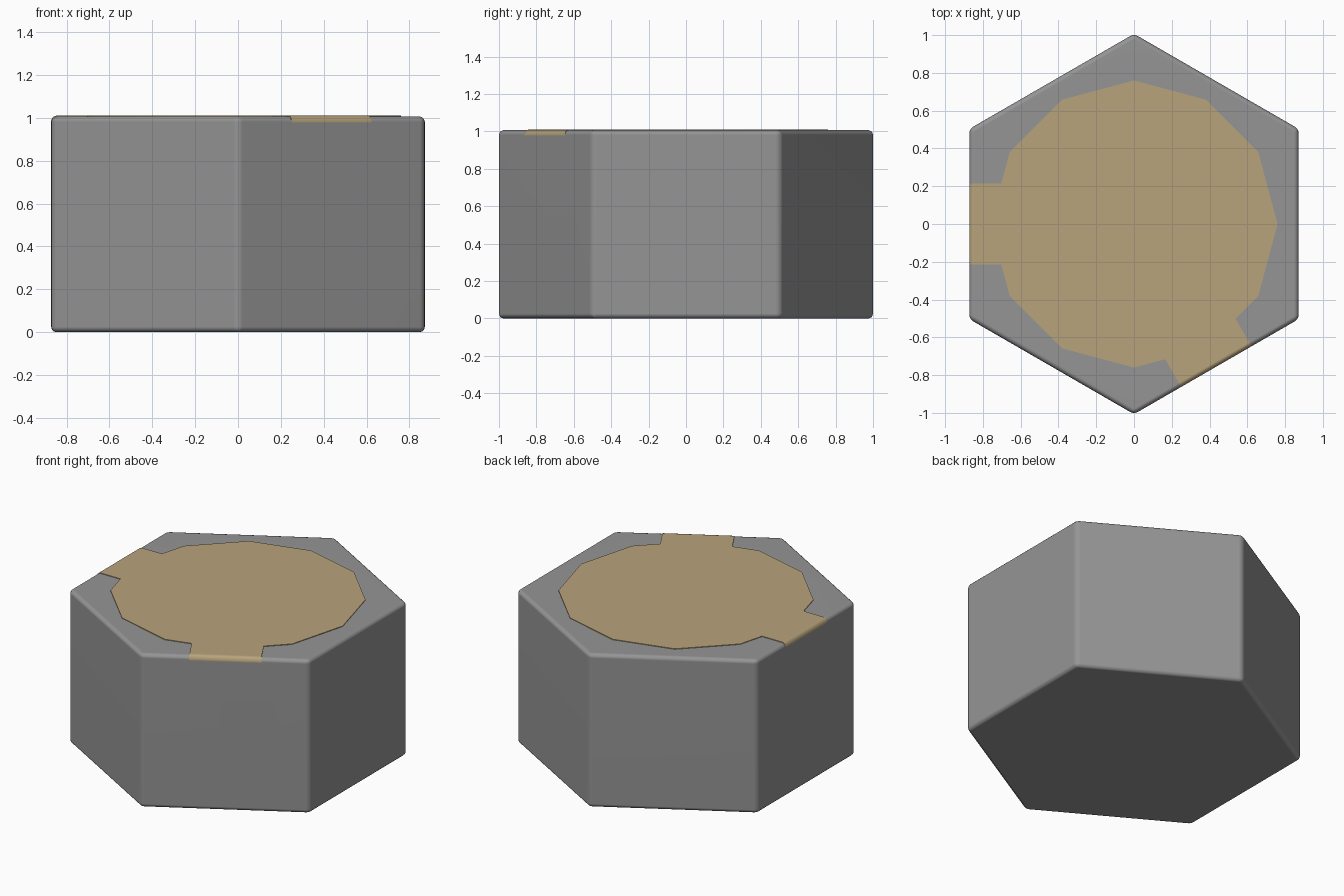
import bpy, bmesh
from math import pi, cos, sin, radians, hypot

if "Cube" in bpy.data.objects:
    bpy.data.objects.remove(bpy.data.objects["Cube"])

ARM_REACH = 1.0         # path arms reach past the tile edge before trimming
ROUND = 0.025           # edge rounding
PATH_BOTTOM = 0.978     # lower limit of the path on the tile rim
RING = 0.76             # radius of the twelve-sided clearing
HALF_ARM = 0.215        # half width of each path arm


def prism(name, outline, z0, z1):
    bm = bmesh.new()
    face = bm.faces.new([bm.verts.new((x, y, z0)) for x, y in outline])
    ext = bmesh.ops.extrude_face_region(bm, geom=[face])
    top = [v for v in ext["geom"] if isinstance(v, bmesh.types.BMVert)]
    bmesh.ops.translate(bm, verts=top, vec=(0, 0, z1 - z0))
    bmesh.ops.recalc_face_normals(bm, faces=bm.faces)
    mesh = bpy.data.meshes.new(name)
    bm.to_mesh(mesh)
    bm.free()
    ob = bpy.data.objects.new(name, mesh)
    bpy.context.collection.objects.link(ob)
    return ob


def activate(ob):
    bpy.ops.object.select_all(action='DESELECT')
    ob.select_set(True)
    bpy.context.view_layer.objects.active = ob


def polar(r, a):
    return (r * cos(a), r * sin(a))


def path_outline():
    # Twelve-sided clearing with two arms leading to the tile edge
    pts = []
    join = RING - HALF_ARM * (1 - cos(pi / 6)) / sin(pi / 6)
    for deg in range(0, 360, 30):
        a = radians(deg)
        if deg in (180, 300):
            for u, v in ((join, -HALF_ARM), (ARM_REACH, -HALF_ARM),
                         (ARM_REACH, HALF_ARM), (join, HALF_ARM)):
                pts.append((u * cos(a) - v * sin(a), u * sin(a) + v * cos(a)))
        else:
            pts.append(polar(RING, a))
    return pts


def tile_part(name, cutter, operation, height, keep_walls, color):
    # Rounded hexagonal block, split by the path outline
    hexagon = [polar(1.0067, radians(30 + 60 * k)) for k in range(6)]
    ob = prism(name, hexagon, 0, height)
    bev = ob.modifiers.new("round", 'BEVEL')
    bev.width, bev.segments, bev.limit_method = ROUND, 3, 'NONE'
    cut = ob.modifiers.new("split", 'BOOLEAN')
    cut.object, cut.operation, cut.solver = cutter, operation, 'EXACT'
    activate(ob)
    for m in ("round", "split"):
        bpy.ops.object.modifier_apply(modifier=m)

    # Remove the hidden faces where the two parts touch
    bm = bmesh.new()
    bm.from_mesh(ob.data)
    hidden = []
    for f in bm.faces:
        c, nz = f.calc_center_median(), abs(f.normal.z)
        floor = nz > 0.9 and 0.5 < c.z < 0.99
        wall = nz < 0.1 and c.z > 0.95 and hypot(c.x, c.y) < 0.85
        if floor or (wall and not keep_walls):
            hidden.append(f)
    bmesh.ops.delete(bm, geom=hidden, context='FACES')
    bm.to_mesh(ob.data)
    bm.free()

    bpy.ops.object.shade_smooth_by_angle(angle=radians(40))
    wn = ob.modifiers.new("flat_faces", 'WEIGHTED_NORMAL')
    wn.keep_sharp = True

    mat = bpy.data.materials.new(name + "_color")
    mat.diffuse_color = color
    mat.use_nodes = True
    mat.node_tree.nodes["Principled BSDF"].inputs["Base Color"].default_value = mat.diffuse_color
    ob.data.materials.clear()
    ob.data.materials.append(mat)
    return ob


cutter = prism("path_cutter", path_outline(), PATH_BOTTOM, 1.1)

# Dark stone block and the sandy path standing a hair above it
tile_part("hexagon_block", cutter, 'DIFFERENCE', 1.006, False, (0.30, 0.30, 0.30, 1))
tile_part("sandy_path", cutter, 'INTERSECT', 1.01, True, (0.48, 0.37, 0.20, 1))
bpy.data.objects.remove(cutter)
